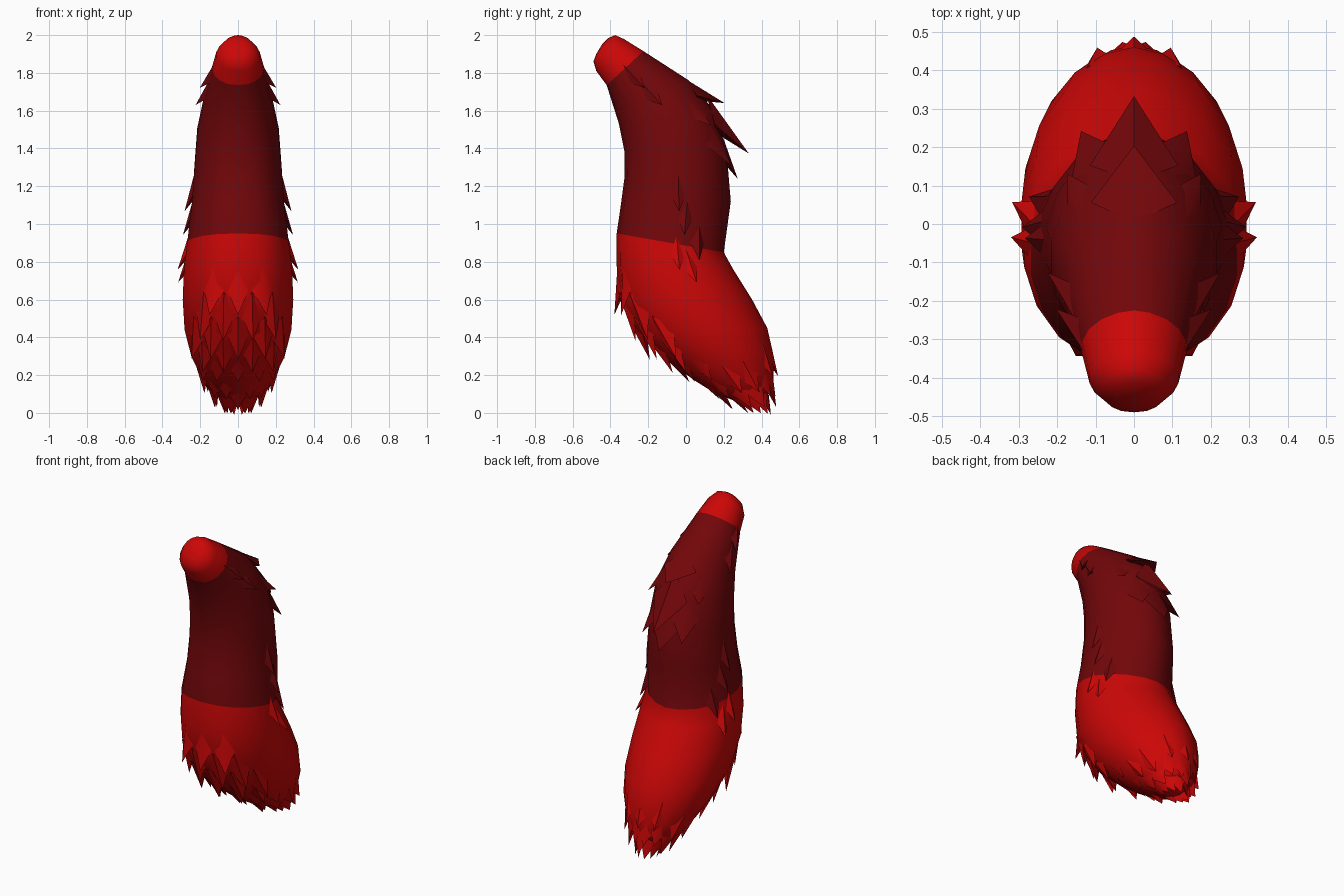
import bpy, bmesh
from math import sin, cos, radians, pi, copysign
from mathutils import Vector

cube = bpy.data.objects.get("Cube")
if cube:
    bpy.data.objects.remove(cube)


def material(name, colour):
    m = bpy.data.materials.new(name)
    m.use_nodes = True
    m.diffuse_color = colour
    m.node_tree.nodes["Principled BSDF"].inputs["Base Color"].default_value = colour
    return m


RED = material("bright_red", (0.6, 0.002, 0.002, 1))
DARK = material("dark_red", (0.17, 0.002, 0.003, 1))

# Cross-sections from the root cap to the furry end:
# front y, front z, back y, back z, half width
RINGS = [
    (-.475, 1.90, -.41, 1.985, .05),
    (-.49, 1.86, -.375, 2.0, .085),
    (-.475, 1.81, -.33, 1.98, .117),
    (-.42, 1.735, -.225, 1.915, .137),
    (-.355, 1.53, .015, 1.76, .185),
    (-.325, 1.38, .15, 1.60, .219),
    (-.325, 1.25, .215, 1.38, .233),
    (-.345, 1.10, .237, 1.12, .248),
    (-.367, .95, .20, .85, .272),
    (-.367, .78, .25, .76, .29),
    (-.352, .60, .35, .60, .297),
    (-.26, .43, .43, .45, .287),
    (-.10, .28, .46, .32, .25),
    (.04, .175, .465, .23, .20),
    (.16, .10, .46, .15, .155),
    (.27, .06, .43, .09, .08),
]
CAP_END, DARK_END = 3, 8
SIDES = 18


def surface(t, a):
    """Point on the body at ring position t, angle a measured from the front.
    The section is egg-shaped: fuller in front, narrower behind."""
    i = max(0, min(int(t), len(RINGS) - 2))
    fy, fz, by, bz, w = (p + (q - p) * (t - i) for p, q in zip(RINGS[i], RINGS[i + 1]))
    k = (1 + cos(a)) / 2
    x = copysign(abs(sin(a)) ** (1 - .13 * cos(a)), sin(a))
    return Vector((w * x, by + (fy - by) * k, bz + (fz - bz) * k))


def finish(bm, name, mats, angle):
    bmesh.ops.recalc_face_normals(bm, faces=bm.faces)
    mesh = bpy.data.meshes.new(name)
    bm.to_mesh(mesh)
    bm.free()
    for m in mats:
        mesh.materials.append(m)
    ob = bpy.data.objects.new(name, mesh)
    bpy.context.collection.objects.link(ob)
    bpy.ops.object.select_all(action='DESELECT')
    ob.select_set(True)
    bpy.context.view_layer.objects.active = ob
    bpy.ops.object.shade_smooth_by_angle(angle=radians(angle))


# Body: loft through the cross-sections, dark in the middle
bm = bmesh.new()
loops = [[bm.verts.new(surface(i, 2 * pi * s / SIDES)) for s in range(SIDES)]
         for i in range(len(RINGS))]
for i in range(len(loops) - 1):
    for s in range(SIDES):
        n = (s + 1) % SIDES
        f = bm.faces.new((loops[i][s], loops[i][n], loops[i + 1][n], loops[i + 1][s]))
        f.material_index = int(CAP_END <= i < DARK_END)
for loop, pole in ((loops[0], (0, -.445, 1.95)), (loops[-1], (0, .37, .05))):
    p = bm.verts.new(pole)
    for s in range(SIDES):
        bm.faces.new((loop[s], loop[(s + 1) % SIDES], p))
finish(bm, "tail_body", (RED, DARK), 60)


def tuft(bm, t, a, length, lift, width):
    """Broad pointed lock of fur that lies along the body and lifts at the tip."""
    p = surface(t, a)
    u = min(t, 13)  # locks at the very end keep pointing along the tail
    flow = (surface(u + .3, a) - surface(u - .3, a)).normalized()
    side = surface(u, a + .1) - surface(u, a - .1)
    side = (side - flow * side.dot(flow)).normalized()
    out = flow.cross(side).normalized()
    if out.dot(p - (surface(t, 0) + surface(t, pi)) / 2) < 0:
        out = -out
    w = length * width
    top = bm.verts.new(p - flow * length * .6 - out * .006)
    left = bm.verts.new(p - side * w + flow * length * .1 - out * .02)
    right = bm.verts.new(p + side * w + flow * length * .1 - out * .02)
    under = bm.verts.new(p + flow * length * .3 - out * .03)
    tip = bm.verts.new(p + flow * length + out * length * lift)
    for f in ((top, left, tip), (top, tip, right), (left, under, tip),
              (under, right, tip), (top, under, left), (top, right, under)):
        bm.faces.new(f)


# Fur rows: ring position, angles from the front, length, lift, half width
DARK_FUR = [
    (3.15, [92], .12, .3, .4), (3.65, [95], .13, .25, .4),
    (4.35, [180], .14, .48, .8), (4.75, [135], .12, .2, .5),
    (5.2, [180], .23, .42, .5), (5.6, [150], .17, .3, .5),
    (6.0, [180], .15, .22, .6), (6.6, [93], .13, .25, .4),
    (7.2, [102], .13, .25, .4), (7.75, [120], .13, .3, .4),
]
RED_FUR = [
    (8.1, [97], .13, .25, .4), (8.65, [106], .13, .22, .4),
    (9.5, [0, 24], .17, .2, .4), (10.3, [12, 36], .17, .22, .4),
    (11.0, [0, 26, 52], .16, .24, .4), (11.6, [14, 42], .15, .24, .4),
    (12.2, [0, 28, 58], .13, .15, .45), (12.2, [150, 180], .11, .15, .45),
    (12.9, [84, 112], .13, .2, .45), (13.3, [20, 50, 140, 165], .12, .12, .45),
    (14.0, [0, 75, 110, 180], .12, .15, .45),
    (14.6, [25, 55, 85, 120, 155], .125, .08, .4),
]
for name, rows, mat in (("upper_fur", DARK_FUR, DARK), ("lower_fur", RED_FUR, RED)):
    bm = bmesh.new()
    for t, angles, *shape in rows:
        for deg in angles:
            for sign in ((1,) if deg in (0, 180) else (1, -1)):
                tuft(bm, t, radians(deg) * sign, *shape)
    finish(bm, name, (mat,), 50)
